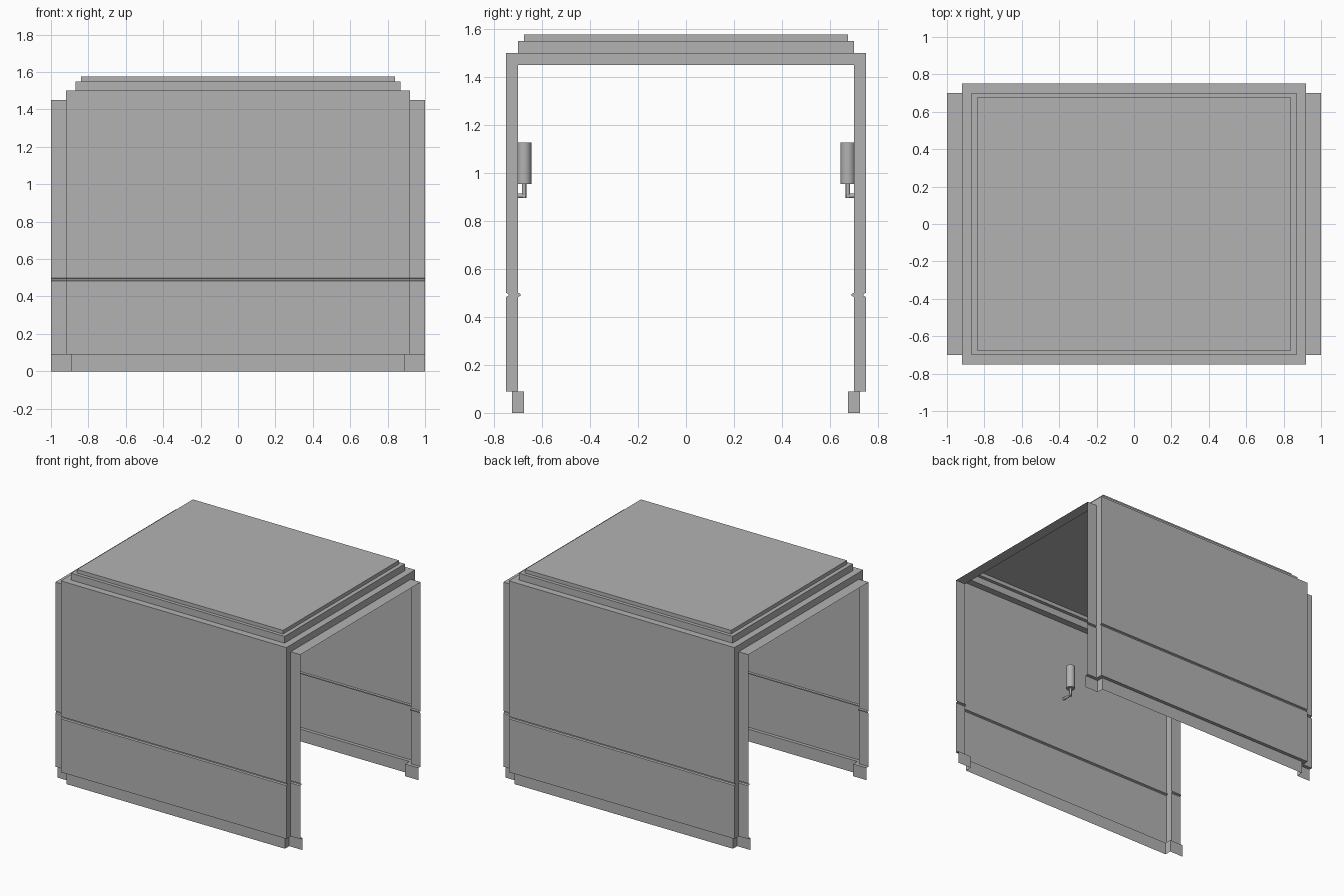
import bpy, bmesh
from mathutils import Vector

cube = bpy.data.objects.get("Cube")
if cube:
    bpy.data.objects.remove(cube, do_unlink=True)

grey = bpy.data.materials.new("panel grey")
grey.use_nodes = True
grey.diffuse_color = (0.45, 0.45, 0.45, 1)
bsdf = next(n for n in grey.node_tree.nodes if n.type == 'BSDF_PRINCIPLED')
bsdf.inputs["Base Color"].default_value = grey.diffuse_color

STEP = 0.05          # depth of the end flanges
WALL, ROOF = 0.75, 1.5
EDGE = 0.92          # where the main sheet meets the flanges


def finish(name, bm):
    bmesh.ops.remove_doubles(bm, verts=bm.verts, dist=0.0001)
    bmesh.ops.recalc_face_normals(bm, faces=bm.faces)
    mesh = bpy.data.meshes.new(name)
    bm.to_mesh(mesh)
    bm.free()
    mesh.materials.append(grey)
    obj = bpy.data.objects.new(name, mesh)
    bpy.context.collection.objects.link(obj)
    return obj


def loft(bm, sections, closed=False):
    rows = [[bm.verts.new(p) for p in s] for s in sections]
    for a, b in zip(rows, rows[1:]):
        n = len(a)
        for i in range(n if closed else n - 1):
            j = (i + 1) % n
            bm.faces.new((a[i], a[j], b[j], b[i]))
    return rows


# Wall profile from floor to eaves: y, z, x of the flange step
profile = [(0.725, 0, 0.89), (0.725, 0.09, 0.89), (WALL, 0.09, EDGE),
           (WALL, 0.483, EDGE), (0.74, 0.488, EDGE), (0.74, 0.496, EDGE),
           (WALL, 0.5, EDGE), (WALL, ROOF, EDGE)]


def wall_section(side, end, flange, outer):
    pts = []
    for y, z, x in profile:
        depth = STEP if flange else 0
        drop = depth if z == ROOF else 0
        pts.append(Vector((end * (1 if outer else x), side * (y - depth), z - drop)))
    return pts


# Side walls with recessed kick strip, groove and stepped end flanges
stations = [(-1, True, True), (-1, True, False), (-1, False, False),
            (1, False, False), (1, True, False), (1, True, True)]
for side, name in ((-1, "front_wall"), (1, "back_wall")):
    bm = bmesh.new()
    loft(bm, [wall_section(side, *s) for s in stations])
    finish(name, bm)


# Roof sheet rising in two shallow steps
def rectangle(x, y, z):
    return [(-x, -y, z), (x, -y, z), (x, y, z), (-x, y, z)]


bm = bmesh.new()
rows = loft(bm, [rectangle(EDGE, WALL, ROOF), rectangle(0.87, 0.70, ROOF),
                 rectangle(0.87, 0.70, 1.55), rectangle(0.84, 0.675, 1.55),
                 rectangle(0.84, 0.675, 1.577)], closed=True)
bm.faces.new(rows[-1])
finish("stepped_roof", bm)

# Lowered roof flange at each open end
for end, name in ((-1, "right_roof_flange"), (1, "left_roof_flange")):
    bm = bmesh.new()
    low, inner = ROOF - STEP, WALL - STEP
    loft(bm, [[(end * EDGE, s * WALL, ROOF) for s in (-1, 1)],
              [(end * EDGE, s * inner, low) for s in (-1, 1)],
              [(end, s * inner, low) for s in (-1, 1)]])
    finish(name, bm)


# Wall lamps: cylinder on a bent bracket
def rod(name, start, end, radius, sides):
    start, end = Vector(start), Vector(end)
    axis = end - start
    bpy.ops.mesh.primitive_cylinder_add(vertices=sides, radius=radius,
                                        depth=axis.length, location=(start + end) / 2)
    obj = bpy.context.object
    obj.name = name
    obj.rotation_euler = axis.to_track_quat('Z', 'Y').to_euler()
    obj.data.materials.append(grey)
    bpy.ops.object.shade_smooth_by_angle()


for side, name in ((-1, "front"), (1, "back")):
    y = side * 0.675
    rod(name + "_lamp_body", (0, y, 0.955), (0, y, 1.128), 0.03, 32)
    rod(name + "_lamp_stem", (0, y, 0.896), (0, y, 0.96), 0.009, 16)
    rod(name + "_lamp_arm", (0, side * WALL, 0.905), (0, side * 0.668, 0.905), 0.009, 16)
